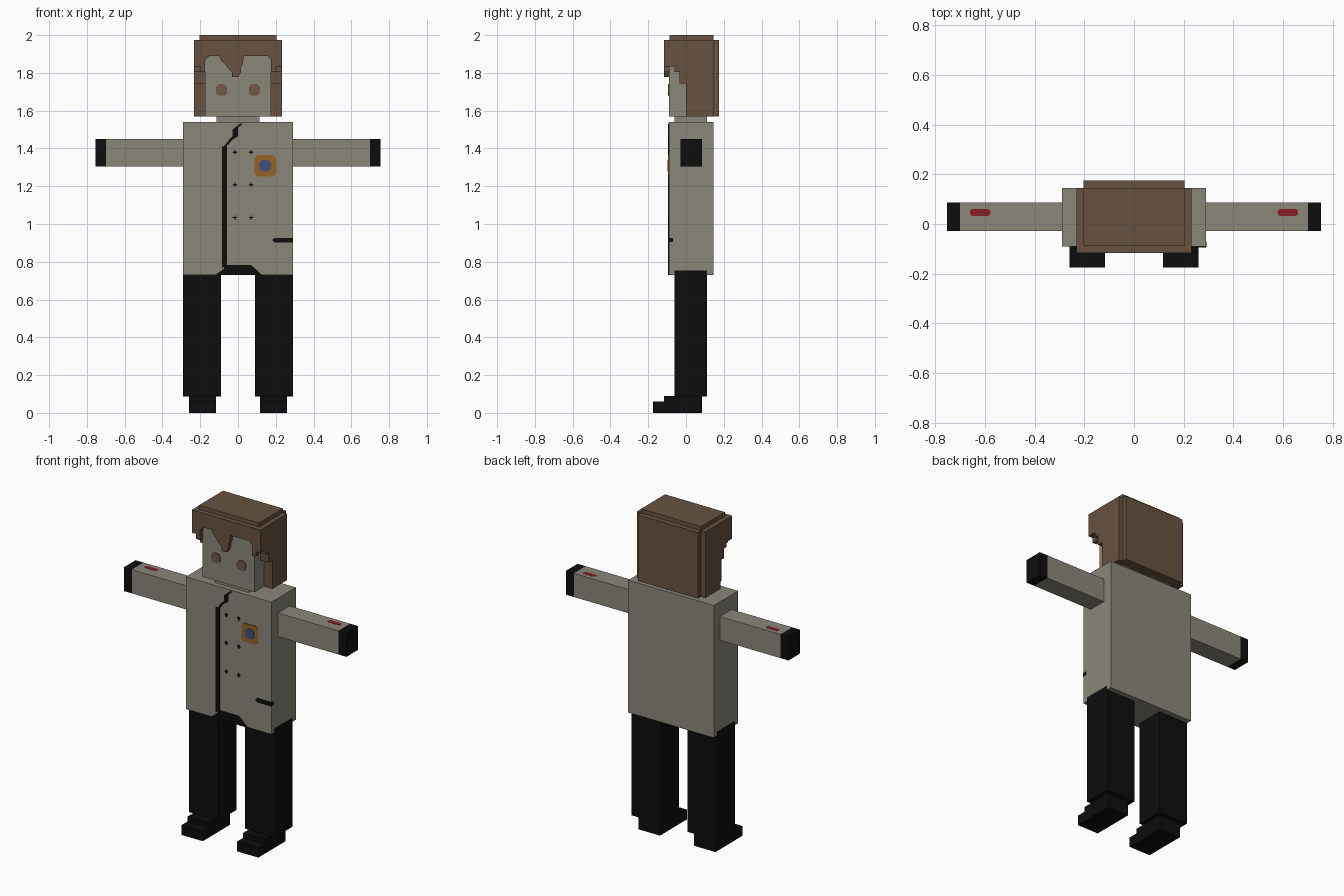
import bpy, bmesh, math


def material(name, rgb):
    m = bpy.data.materials.new(name)
    m.diffuse_color = (*rgb, 1)
    return m


CLOTH = material("grey cloth", (0.254, 0.242, 0.195))
BLACK = material("black", (0.004, 0.004, 0.004))
HAIR = material("brown hair", (0.136, 0.085, 0.051))
EYE = material("brown eye", (0.156, 0.098, 0.065))
ORANGE = material("orange", (0.305, 0.127, 0.017))
BLUE = material("blue", (0.045, 0.08, 0.223))
RED = material("red", (0.242, 0.013, 0.017))


def prism(name, pts, axis, a, b, mat):
    """Extrude a 2D outline along an axis from a to b."""
    place = {"x": lambda p, d: (d, p[0], p[1]),
             "y": lambda p, d: (p[0], d, p[1]),
             "z": lambda p, d: (p[0], p[1], d)}[axis]
    bm = bmesh.new()
    lo = [bm.verts.new(place(p, a)) for p in pts]
    hi = [bm.verts.new(place(p, b)) for p in pts]
    bm.faces.new(lo)
    bm.faces.new(hi[::-1])
    n = len(pts)
    for i in range(n):
        bm.faces.new((lo[i], lo[(i + 1) % n], hi[(i + 1) % n], hi[i]))
    bmesh.ops.recalc_face_normals(bm, faces=bm.faces)
    me = bpy.data.meshes.new(name)
    bm.to_mesh(me)
    bm.free()
    me.materials.append(mat)
    ob = bpy.data.objects.new(name, me)
    bpy.context.collection.objects.link(ob)
    return ob


def box(name, x, y, z, mat):
    pts = [(x[0], y[0]), (x[1], y[0]), (x[1], y[1]), (x[0], y[1])]
    return prism(name, pts, "z", z[0], z[1], mat)


def clipped(cx, cy, hx, hy, c):
    """Rectangle with cut corners."""
    return [(cx - hx + c, cy - hy), (cx + hx - c, cy - hy), (cx + hx, cy - hy + c),
            (cx + hx, cy + hy - c), (cx + hx - c, cy + hy), (cx - hx + c, cy + hy),
            (cx - hx, cy + hy - c), (cx - hx, cy - hy + c)]


FRONT = -0.09


def decal(name, pts, mat, t=0.004):
    prism(name, pts, "y", FRONT - t, FRONT + 0.001, mat)


# Coat body, neck and face
box("torso", (-0.29, 0.29), (FRONT, 0.145), (0.73, 1.54), CLOTH)
box("neck", (-0.115, 0.115), (-0.06, 0.11), (1.53, 1.58), CLOTH)
box("head", (-0.176, 0.176), (FRONT, 0.115), (1.57, 1.9), CLOTH)

# Hair: crown, top slab, back
box("hair_crown", (-0.232, 0.232), (-0.116, 0.145), (1.889, 1.975), HAIR)
box("hair_top", (-0.203, 0.203), (-0.087, 0.145), (1.97, 2.0), HAIR)
box("hair_back", (-0.232, 0.232), (0.11, 0.145), (1.57, 1.9), HAIR)
box("hair_back_slab", (-0.203, 0.203), (0.14, 0.175), (1.57, 1.975), HAIR)

# Fringe with a ragged lower edge
fringe = [(-.232, 1.9), (-.232, 1.835), (-.202, 1.835), (-.202, 1.804), (-.175, 1.804),
          (-.175, 1.867), (-.153, 1.889), (-.1, 1.889), (-.09, 1.867), (-.069, 1.846),
          (-.048, 1.82), (-.032, 1.804), (-.032, 1.777), (0, 1.777), (.016, 1.804),
          (.016, 1.83), (.026, 1.85), (.03, 1.889), (.159, 1.889), (.175, 1.867),
          (.175, 1.804), (.202, 1.804), (.202, 1.835), (.232, 1.835), (.232, 1.9)]
prism("hair_fringe", fringe, "y", -0.116, -0.087, HAIR)

# Side hair, stepped around the ear
side = [(-.09, 1.9), (-.09, 1.835), (-.06, 1.835), (-.06, 1.804), (-.035, 1.804),
        (-.035, 1.745), (0, 1.745), (0, 1.57), (.12, 1.57), (.12, 1.9)]

for s, tag in ((-1, "left"), (1, "right")):
    def mx(a, b):
        return tuple(sorted((s * a, s * b)))

    prism(tag + "_side_hair", side, "x", s * 0.175, s * 0.232, HAIR)
    decal(tag + "_eye", clipped(s * 0.087, 1.71, 0.03, 0.03, 0.014), EYE)
    # Arms, hands and arm patches
    box(tag + "_arm", mx(0.28, 0.7), (-0.028, 0.086), (1.305, 1.45), CLOTH)
    box(tag + "_hand", mx(0.7, 0.754), (-0.028, 0.086), (1.305, 1.45), BLACK)
    prism(tag + "_arm_patch", clipped(s * 0.62, 0.047, 0.041, 0.014, 0.008),
          "z", 1.449, 1.451, RED)
    # Legs and stepped shoes
    box(tag + "_leg", mx(0.09, 0.291), (-0.06, 0.112), (0.088, 0.755), BLACK)
    box(tag + "_shoe", mx(0.116, 0.26), (-0.116, 0.086), (0, 0.09), BLACK)
    box(tag + "_toe", mx(0.116, 0.26), (-0.175, -0.11), (0, 0.06), BLACK)

# Coat front seam, collar edge and hem opening
decal("coat_seam", [(-.085, .77), (-.058, .77), (-.058, 1.41), (-.085, 1.41)], BLACK)
decal("collar_edge", [(-.08, 1.405), (-.062, 1.41), (-.03, 1.445), (0, 1.465), (0, 1.51),
                      (.024, 1.53), (.012, 1.533), (-.028, 1.5), (-.028, 1.465),
                      (-.045, 1.448)], BLACK)
decal("hem_opening", [(-.12, .73), (.127, .73), (.069, .784), (-.074, .784),
                      (-.074, .764)], BLACK, 0.005)

# Plus-shaped buttons
for row, z in enumerate((1.034, 1.208, 1.38)):
    for col, x in enumerate((-0.016, 0.069)):
        for d, (w, h) in enumerate(((0.012, 0.003), (0.003, 0.012))):
            decal(f"button_{row}_{col}_{d}", clipped(x, z, w, h, 0.001), BLACK, 0.003)

# Pocket slit wrapping round the side
decal("pocket_slit", [(.18, .915), (.195, .902), (.291, .902), (.291, .927), (.195, .927)], BLACK)
box("pocket_slit_side", (0.289, 0.292), (-0.092, -0.07), (0.905, 0.925), BLACK)

# Chest badge
decal("badge", clipped(0.144, 1.308, 0.056, 0.056, 0.014), ORANGE, 0.004)
decal("badge_centre", clipped(0.144, 1.308, 0.03, 0.03, 0.014), BLUE, 0.007)
